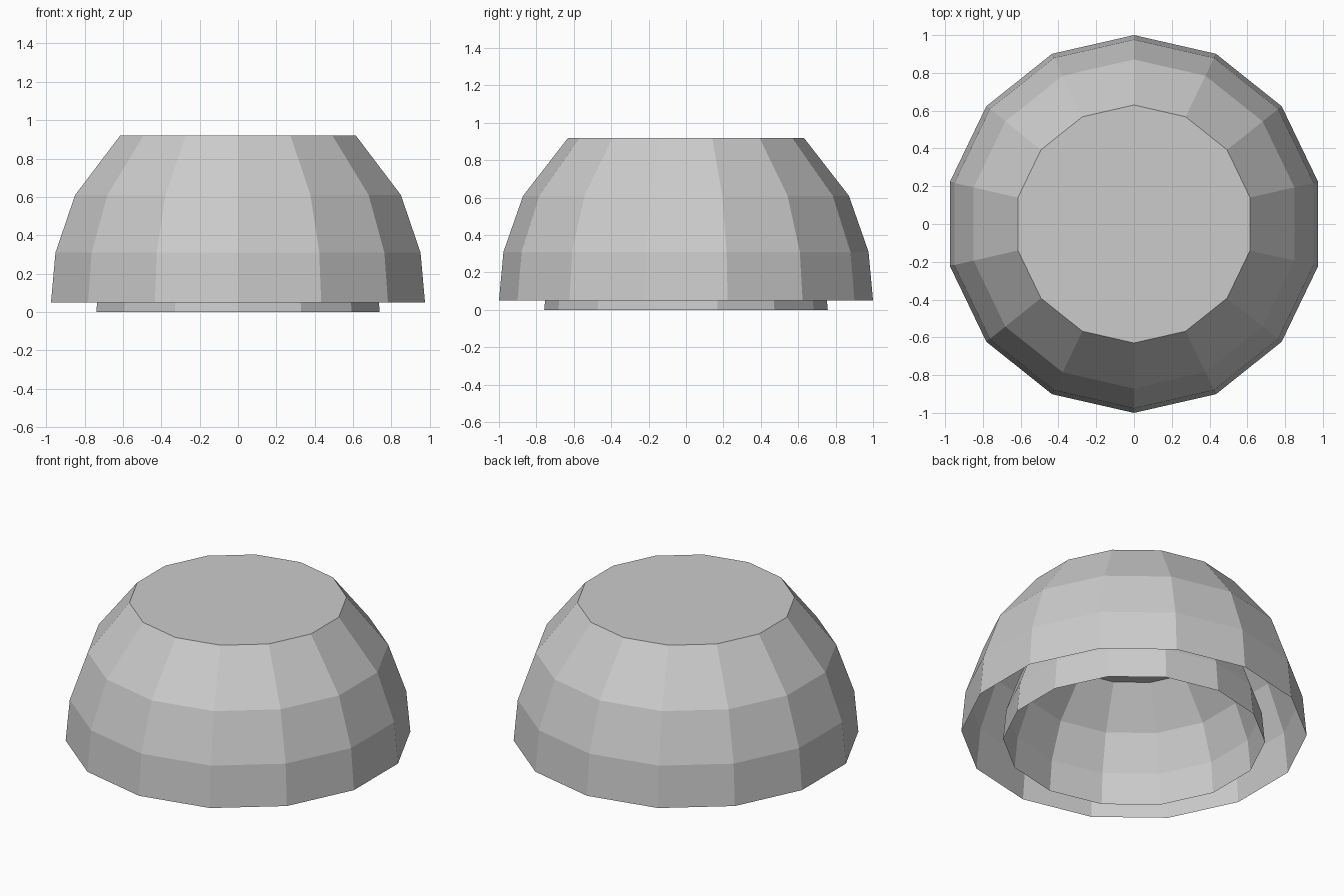
import bpy, bmesh, math

default = bpy.data.objects.get("Cube")
if default:
    bpy.data.objects.remove(default, do_unlink=True)

SIDES = 14
# Radius and height from the rim up to the flat top
PROFILE = [(1.0, 0.0), (0.976, 0.26), (0.871, 0.56), (0.63, 0.87)]

grey = bpy.data.materials.new("plain grey")
grey.use_nodes = True
colour = (0.6, 0.6, 0.6, 1)
grey.diffuse_color = colour
grey.node_tree.nodes["Principled BSDF"].inputs["Base Color"].default_value = colour


def dome(name, scale, base):
    """Faceted shell, open below and capped on top."""
    bm = bmesh.new()
    rings = []
    for r, z in PROFILE:
        angles = [math.pi / 2 + math.tau * i / SIDES for i in range(SIDES)]
        rings.append([bm.verts.new((r * scale * math.cos(a),
                                    r * scale * math.sin(a),
                                    base + z * scale)) for a in angles])
    for low, high in zip(rings, rings[1:]):
        for i in range(SIDES):
            j = (i + 1) % SIDES
            bm.faces.new((low[i], low[j], high[j], high[i]))
    bm.faces.new(rings[-1])
    mesh = bpy.data.meshes.new(name)
    bm.to_mesh(mesh)
    bm.free()
    mesh.materials.append(grey)
    obj = bpy.data.objects.new(name, mesh)
    bpy.context.collection.objects.link(obj)
    return obj


# Outer shell, and a smaller copy inside that reaches the ground
dome("outer_shell", 1.0, 0.05)
dome("inner_shell", 0.758, 0.0)
